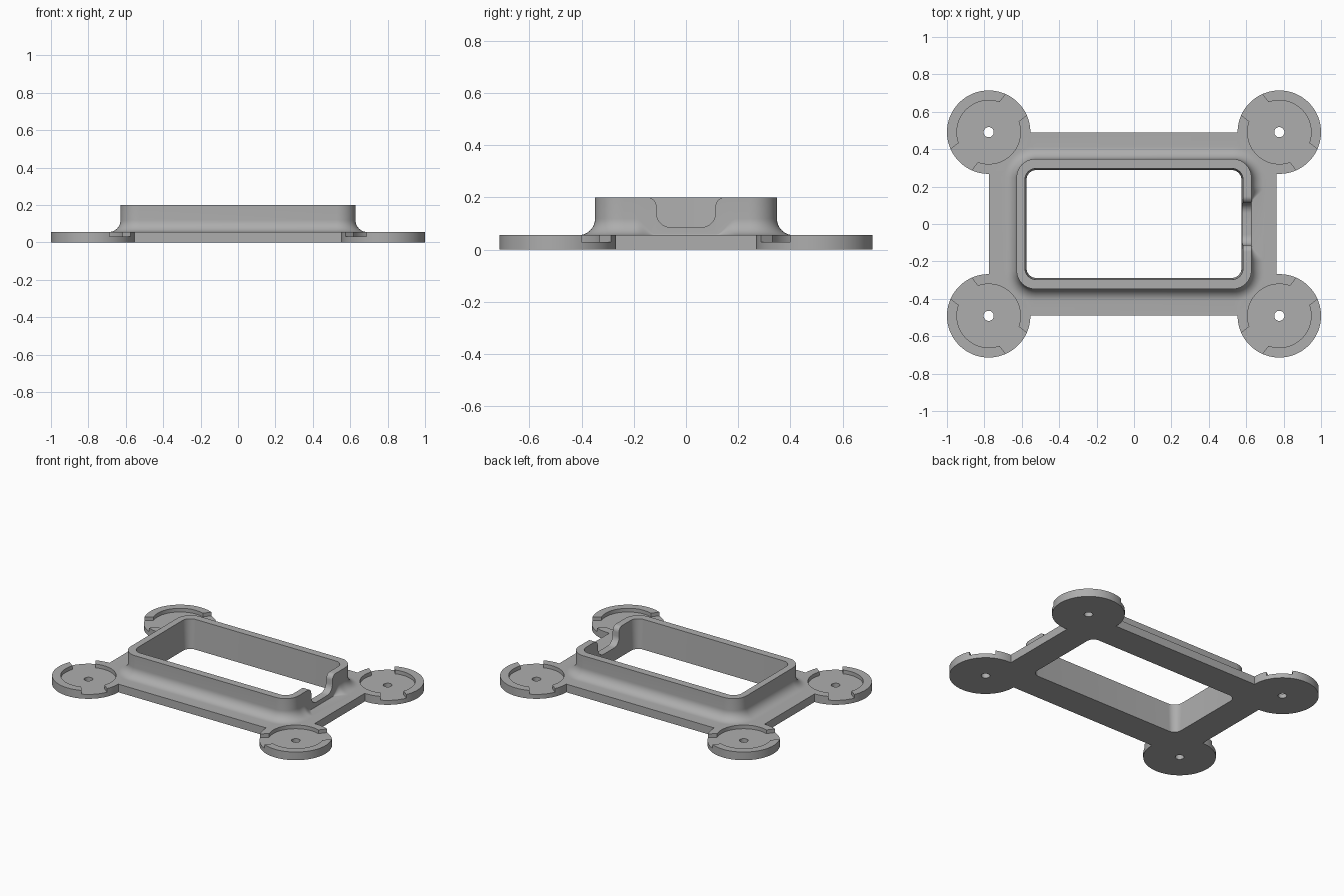
import bpy, bmesh, math
from math import sin, cos, pi, radians

cube = bpy.data.objects.get("Cube")
if cube:
    bpy.data.objects.remove(cube, do_unlink=True)

PLATE_TOP = 0.055
FLOOR = 0.03
FOOT_X, FOOT_Y, FOOT_R = 0.777, 0.491, 0.223
FILLET = 0.064

grey = bpy.data.materials.new("matte_grey")
grey.use_nodes = True
colour = (0.42, 0.42, 0.42, 1)
grey.diffuse_color = colour
grey.node_tree.nodes["Principled BSDF"].inputs["Base Color"].default_value = colour


def loft(name, rings):
    """Closed solid through a stack of matching rings, capped at both ends."""
    bm = bmesh.new()
    loops = [[bm.verts.new(p) for p in ring] for ring in rings]
    n = len(loops[0])
    for a, b in zip(loops, loops[1:]):
        for i in range(n):
            j = (i + 1) % n
            bm.faces.new((a[i], a[j], b[j], b[i]))
    bm.faces.new(loops[0][::-1])
    bm.faces.new(loops[-1])
    bmesh.ops.recalc_face_normals(bm, faces=bm.faces[:])
    mesh = bpy.data.meshes.new(name)
    bm.to_mesh(mesh)
    bm.free()
    mesh.materials.append(grey)
    ob = bpy.data.objects.new(name, mesh)
    bpy.context.collection.objects.link(ob)
    return ob


def prism(name, outline, z0, z1):
    return loft(name, [[(x, y, z) for x, y in outline] for z in (z0, z1)])


def arc(cx, cy, r, a0, a1, n):
    steps = [radians(a0 + (a1 - a0) * i / n) for i in range(n + 1)]
    return [(cx + r * cos(a), cy + r * sin(a)) for a in steps]


def circle(cx, cy, r, n=72):
    return arc(cx, cy, r, 0, 360, n)[:-1]


def rounded_rect(hx, hy, r, n=10, side=0):
    """Outline with normals; the +x side may be subdivided."""
    pts = []
    for k, (sx, sy) in enumerate(((1, 1), (-1, 1), (-1, -1), (1, -1))):
        for i in range(n + 1):
            a = pi / 2 * (k + i / n)
            pts.append((sx * (hx - r) + r * cos(a), sy * (hy - r) + r * sin(a), cos(a), sin(a)))
    for i in range(1, side):
        pts.append((hx, (hy - r) * (2 * i / side - 1), 1, 0))
    return pts


def combine(target, tool, operation):
    mod = target.modifiers.new("join", 'BOOLEAN')
    mod.operation = operation
    mod.solver = 'EXACT'
    mod.object = tool
    bpy.context.view_layer.objects.active = target
    bpy.ops.object.modifier_apply(modifier=mod.name)
    bpy.data.objects.remove(tool, do_unlink=True)


# Base plate
body = prism("mounting_frame", [(-0.776, -0.49), (0.762, -0.49), (0.762, 0.49), (-0.776, 0.49)],
             0, PLATE_TOP)

# Round corner feet
corners = [(sx, sy) for sx in (-1, 1) for sy in (-1, 1)]
for sx, sy in corners:
    combine(body, prism("foot", circle(sx * FOOT_X, sy * FOOT_Y, FOOT_R), 0, PLATE_TOP), 'UNION')

# Collar with a flared base that fades out next to the cable slot
outline = rounded_rect(0.628, 0.348, 0.1, side=48)


def flare(x, y, nx):
    if nx < 0.99:
        return FILLET
    t = min(1, max(0, (abs(y) - 0.11) / 0.085))
    return max(0.003, FILLET * t * t * (3 - 2 * t))


rings = [[(x, y, 0.2) for x, y, nx, ny in outline]]
for i in range(11):
    a = pi / 2 * i / 10
    ring = []
    for x, y, nx, ny in outline:
        r = flare(x, y, nx)
        d = r * (1 - cos(a))
        ring.append((x + nx * d, y + ny * d, PLATE_TOP + r * (1 - sin(a))))
    rings.append(ring)
rings.append([(x, y, FLOOR) for x, y, z in rings[-1]])
combine(body, loft("collar", rings), 'UNION')

# Slightly drafted central opening
opening = []
for z, grow in ((-0.02, 0), (0, 0), (0.2, 0.009), (0.25, 0.009)):
    opening.append([(x, y, z) for x, y, nx, ny in
                    rounded_rect(0.574 + grow, 0.288 + grow, 0.05 + grow)])
combine(body, loft("opening_cutter", opening), 'DIFFERENCE')

# Cable slot with flared lip in the +x wall
half = [(0.148, 0.25)] + arc(0.148, 0.165, 0.035, 90, 180, 8) + arc(0.058, 0.14, 0.055, 0, -90, 8)
profile = half + [(-y, z) for y, z in reversed(half)]
slot = loft("slot_cutter", [[(x, y, z) for y, z in profile] for x in (0.5, 0.72)])
combine(body, slot, 'DIFFERENCE')

# Foot recesses, twin rim gaps and screw holes
for sx, sy in corners:
    cx, cy = sx * FOOT_X, sy * FOOT_Y
    combine(body, prism("recess_cutter", circle(cx, cy, 0.17), FLOOR, 0.1), 'DIFFERENCE')
    middle = -45 if sx == sy else 45
    for turn in (0, 180):
        a = middle + turn
        gap = arc(cx, cy, 0.155, a + 27, a - 27, 8) + arc(cx, cy, 0.26, a - 19, a + 19, 8)
        combine(body, prism("gap_cutter", gap, FLOOR, 0.1), 'DIFFERENCE')
    combine(body, prism("hole_cutter", circle(cx, cy, 0.027, 32), -0.05, 0.1), 'DIFFERENCE')

# Smooth the curves, keep the edges crisp
bpy.ops.object.select_all(action='DESELECT')
body.select_set(True)
bpy.context.view_layer.objects.active = body
bpy.ops.object.shade_smooth_by_angle(angle=radians(30))
